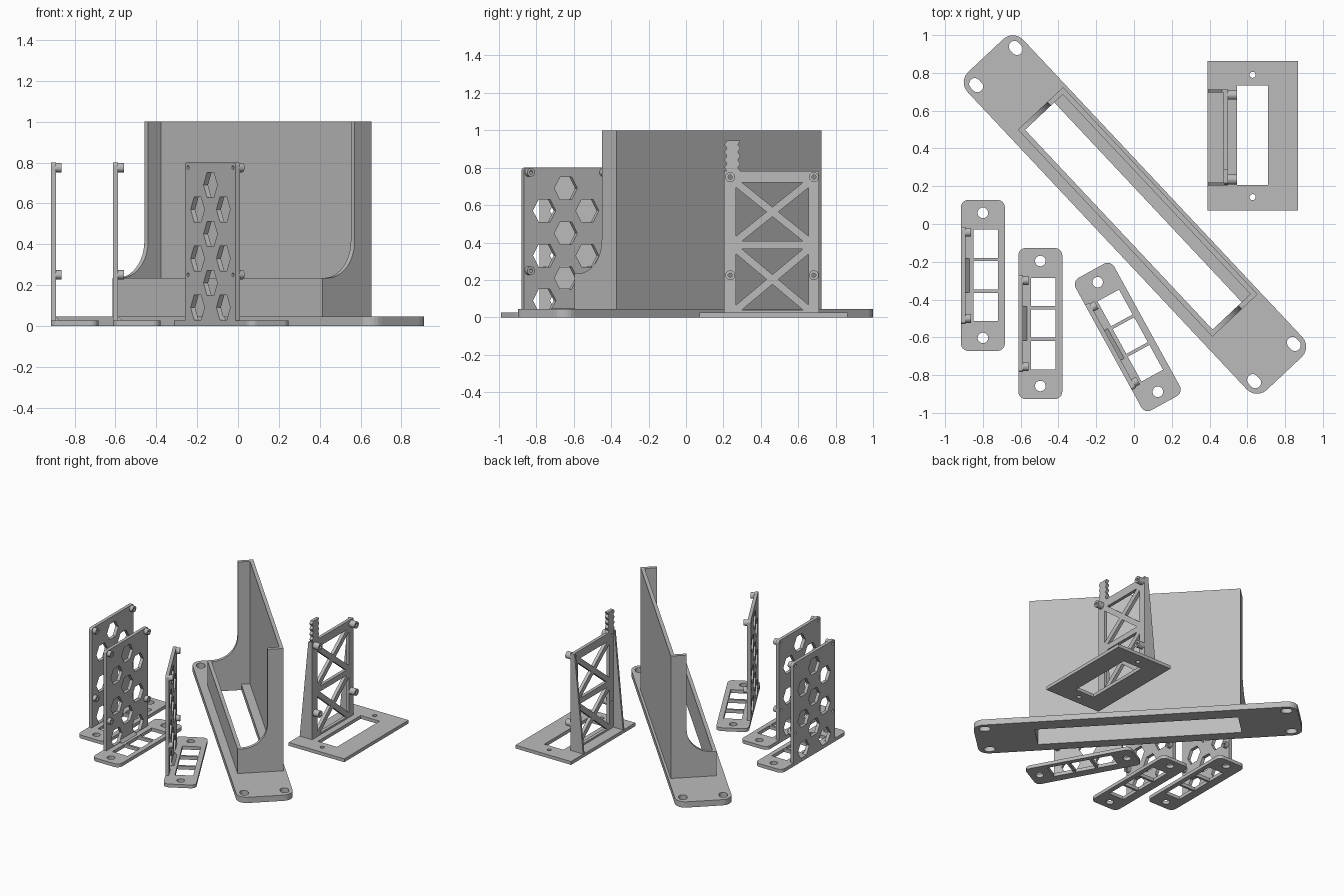
import bpy, bmesh, math
from mathutils import Matrix, Vector

if "Cube" in bpy.data.objects:
    bpy.data.objects.remove(bpy.data.objects["Cube"])

grey = bpy.data.materials.new("plain_grey")
grey.diffuse_color = (0.5, 0.5, 0.5, 1)
grey.use_nodes = True
grey.node_tree.nodes["Principled BSDF"].inputs["Base Color"].default_value = grey.diffuse_color

# local X, Y, Z become Y, Z, X: profiles drawn as (y, z), thickness along x
UPRIGHT = Matrix(((0, 0, 1, 0), (1, 0, 0, 0), (0, 1, 0, 0), (0, 0, 0, 1)))


def plate(name, outline, holes, t, matrix):
    """Flat outline with holes, extruded from 0 to t along local Z."""
    cu = bpy.data.curves.new(name, 'CURVE')
    cu.dimensions = '2D'
    cu.fill_mode = 'BOTH'
    cu.extrude = t / 2
    for pts in [outline] + holes:
        sp = cu.splines.new('POLY')
        sp.points.add(len(pts) - 1)
        for p, (x, y) in zip(sp.points, pts):
            p.co = (x, y, 0, 1)
        sp.use_cyclic_u = True
    tmp = bpy.data.objects.new("tmp", cu)
    bpy.context.collection.objects.link(tmp)
    dg = bpy.context.evaluated_depsgraph_get()
    me = bpy.data.meshes.new_from_object(tmp.evaluated_get(dg))
    bpy.data.objects.remove(tmp)
    bm = bmesh.new()
    bm.from_mesh(me)
    bmesh.ops.remove_doubles(bm, verts=bm.verts, dist=1e-5)
    bmesh.ops.recalc_face_normals(bm, faces=bm.faces)
    bmesh.ops.transform(bm, matrix=matrix @ Matrix.Translation((0, 0, t / 2)), verts=bm.verts)
    for f in bm.faces:
        f.smooth = False
        f.material_index = 0
    bm.to_mesh(me)
    bm.free()
    me.materials.clear()
    me.materials.append(grey)
    me.name = name
    ob = bpy.data.objects.new(name, me)
    bpy.context.collection.objects.link(ob)
    return ob


def at(x, y, z=0, deg=0):
    return Matrix.Translation((x, y, z)) @ Matrix.Rotation(math.radians(deg), 4, 'Z')


def rect(x0, x1, y0, y1):
    return [(x0, y0), (x1, y0), (x1, y1), (x0, y1)]


def ring(cx, cy, r, n=24):
    return [(cx + r * math.cos(2 * math.pi * i / n), cy + r * math.sin(2 * math.pi * i / n)) for i in range(n)]


def round_rect(w, h, r, cx=0, cy=0, n=6):
    pts = []
    for k, (sx, sy) in enumerate([(1, 1), (-1, 1), (-1, -1), (1, -1)]):
        for i in range(n + 1):
            a = math.pi / 2 * (k + i / n)
            pts.append((cx + sx * (w / 2 - r) + r * math.cos(a), cy + sy * (h / 2 - r) + r * math.sin(a)))
    return pts


# ---- large rack tray ----
tray = at(0.005, 0.05, 0, -46.8)
T = 0.027                      # wall thickness
U = 0.752                      # half length of the box
V0, V1 = -0.144, 0.184         # front and back of the box
slots = [round_rect(0.08, 0.06, 0.0295, sx * 1.075, sy * 0.144) for sx in (-1, 1) for sy in (-1, 1)]
opening = rect(-U + T, U - T, V0 + T, 0.095)
plate("tray_flange", round_rect(2.309, 0.404, 0.075), slots + [opening], 0.045, tray)
plate("tray_back_wall", rect(-U, U, V1 - T, V1), [], 1.0, tray)
plate("tray_front_wall", rect(-U, U, V0, V0 + T), [], 0.235, tray)
# end walls sweep from the low front up to the tall back
R = 0.18
vc = V1 - 0.114 - R
sweep = [(vc + R * math.sin(a), 0.235 + R - R * math.cos(a)) for a in [math.pi / 2 * i / 12 for i in range(13)]]
end_profile = [(V1, 0), (V1, 1.0), (vc + R, 1.0)] + sweep[::-1] + [(V0, 0.235), (V0, 0)]
for side, u in (("left", -U), ("right", U - T)):
    plate("tray_end_wall_" + side, end_profile, [], T, tray @ Matrix.Translation((u, 0, 0)) @ UPRIGHT)

# ---- three small brackets with hexagon cut-outs ----
hexes = [ring(0, z, 0.07, 6) for z in (0.21, 0.45, 0.69)]
hexes += [ring(s * 0.131, z, 0.07, 6) for s in (-1, 1) for z in (0.09, 0.33, 0.57)]
pegs = [(s * 0.228, z) for s in (-1, 1) for z in (0.25, 0.775)]
windows = [rect(-0.05, 0.08, y - 0.075, y + 0.075) for y in (-0.167, 0, 0.167)]
for i, m in enumerate((at(-0.80, -0.272), at(-0.496, -0.527), at(-0.033, -0.598, 0, 28.8)), 1):
    n = "bracket_%d_" % i
    bolts = [ring(0, s * 0.331, 0.028) for s in (-1, 1)]
    plate(n + "base", round_rect(0.233, 0.80, 0.04), windows + bolts, 0.026, m)
    up = m @ Matrix.Translation((-0.1165, 0, 0)) @ UPRIGHT
    plate(n + "upright", round_rect(0.514, 0.80, 0.015, 0, 0.40), hexes + [ring(y, z, 0.01, 12) for y, z in pegs], 0.025, up)
    for j, (y, z) in enumerate(pegs, 1):
        plate(n + "peg_%d" % j, ring(y, z, 0.023), [ring(y, z, 0.01, 12)], 0.028, up @ Matrix.Translation((0, 0, 0.025)))
    # small wedge stiffening the corner
    wedge = m @ Matrix.Translation((-0.0915, 0.09, 0.026)) @ Matrix.Rotation(math.pi / 2, 4, 'X')
    plate(n + "wedge", [(0, 0), (0.02, 0), (0, 0.02)], [], 0.18, wedge)

# ---- cross-braced stand ----
X0, Y0, Y1 = 0.473, 0.203, 0.711
base_holes = [rect(0.546, 0.71, 0.206, 0.733), ring(0.628, 0.79, 0.016), ring(0.628, 0.142, 0.016)]
plate("stand_base", rect(0.388, 0.868, 0.071, 0.863), base_holes, 0.026, Matrix())


def braced(y0, y1, z0, z1, d):
    """Four triangular openings that leave an X-shaped brace."""
    w, h = y1 - y0, z1 - z0
    oy, oz = d * math.hypot(w, h) / h, d * math.hypot(w, h) / w
    cy, cz = (y0 + y1) / 2, (z0 + z1) / 2
    return [[(y0 + oy, z1), (y1 - oy, z1), (cy, cz + oz)], [(y0 + oy, z0), (y1 - oy, z0), (cy, cz - oz)],
            [(y0, z0 + oz), (y0, z1 - oz), (cy - oy, cz)], [(y1, z0 + oz), (y1, z1 - oz), (cy + oy, cz)]]


stand_up = Matrix.Translation((X0, 0, 0)) @ UPRIGHT
stand_pegs = [(y, z) for y in (0.236, 0.684) for z in (0.225, 0.75)]
cuts = braced(0.268, 0.656, 0.408, 0.72, 0.02) + braced(0.268, 0.656, 0.04, 0.365, 0.02)
plate("stand_frame", rect(Y0, Y1, 0, 0.783), cuts + [ring(y, z, 0.011, 12) for y, z in stand_pegs], 0.025, stand_up)
for j, (y, z) in enumerate(stand_pegs, 1):
    plate("stand_peg_%d" % j, ring(y, z, 0.026), [ring(y, z, 0.011, 12)], 0.048, stand_up @ Matrix.Translation((0, 0, 0.025)))

# wavy finger rising from the frame
zs = [0.78 + 0.165 * i / 24 for i in range(25)]
wave = [0.006 * math.cos(2 * math.pi * i / 6) for i in range(25)]
finger = [(0.212 + w, z) for z, w in zip(zs, wave)] + [(0.284 + w, z) for z, w in zip(zs[::-1], wave[::-1])]
plate("stand_finger", finger, [], 0.025, stand_up)

# sloping side gussets behind the frame
for side, y in (("front", Y0), ("back", Y1 - 0.016)):
    m = Matrix.Translation((0, y + 0.016, 0)) @ Matrix.Rotation(math.pi / 2, 4, 'X')
    plate("stand_gusset_" + side, [(0.39, 0.02), (X0, 0.02), (X0, 0.783), (X0 - 0.008, 0.783)], [], 0.016, m)
